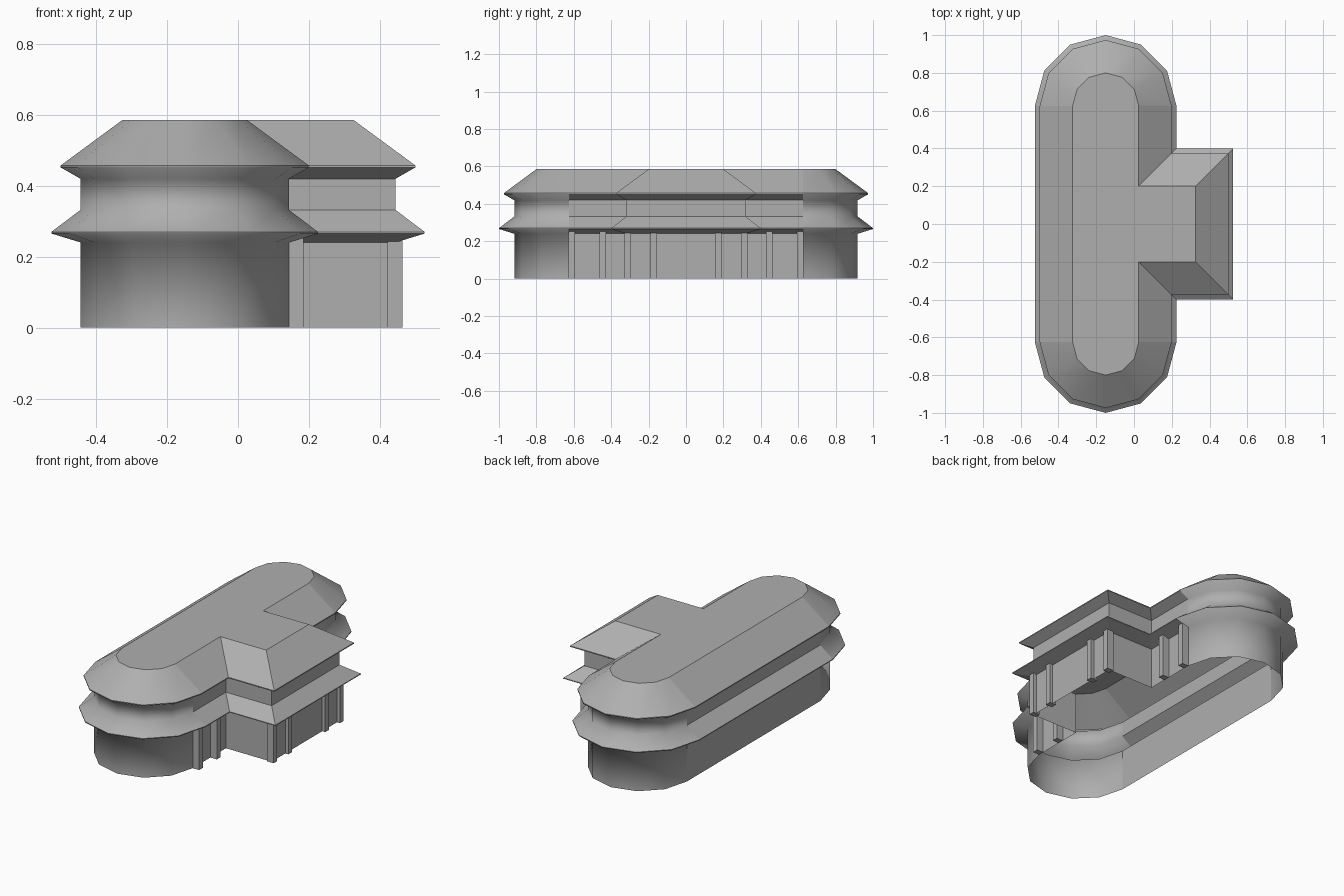
import bpy, bmesh
from math import sin, cos, pi

if "Cube" in bpy.data.objects:
    bpy.data.objects.remove(bpy.data.objects["Cube"])

# Mid grey paint
grey = bpy.data.materials.new("mid_grey")
grey.diffuse_color = (0.43, 0.43, 0.43, 1)
grey.use_nodes = True
grey.node_tree.nodes["Principled BSDF"].inputs["Base Color"].default_value = grey.diffuse_color


def outline(r):
    """Plan of the building offset by r: two rounded ends plus a square bay."""
    pts = []
    for k, cy in ((0, 0.625), (1, -0.625)):
        for i in range(7):
            a = pi * k + pi * i / 6
            pts.append((-0.15 + r * cos(a), cy + r * sin(a)))
    x0, x1, y = -0.15 + r, 0.15 + r, 0.025 + r
    return pts + [(x0, -y), (x1, -y), (x1, y), (x0, y)]


def finish(bm, name):
    mesh = bpy.data.meshes.new(name)
    bm.to_mesh(mesh)
    bm.free()
    mesh.materials.append(grey)
    obj = bpy.data.objects.new(name, mesh)
    bpy.context.collection.objects.link(obj)
    return obj


# Walls, lower canopy, upper walls and hipped roof: (offset, height, sharp edge)
profile = [(0.293, 0, False), (0.293, 0.24, False), (0.375, 0.265, False),
           (0.375, 0.27, True), (0.293, 0.332, False), (0.293, 0.419, False),
           (0.349, 0.451, False), (0.349, 0.457, True), (0.175, 0.585, True)]
bm = bmesh.new()
rings = [[bm.verts.new((x, y, z)) for x, y in outline(r)] for r, z, _ in profile]
n = len(rings[0])
for lo, hi in zip(rings, rings[1:]):
    for i in range(n):
        j = (i + 1) % n
        f = bm.faces.new((lo[i], lo[j], hi[j], hi[i]))
        f.smooth = i < 13 and i != 6      # only the rounded ends are smooth
bm.faces.new(rings[-1])                   # flat roof top, open underneath
for ring, (_, _, sharp) in zip(rings, profile):
    if sharp:
        for i in range(n):
            bm.edges.get((ring[i], ring[(i + 1) % n])).smooth = False
finish(bm, "building_shell")


# Pilasters on the main wall and the bay, mirrored front to back
def pilaster(name, x, y, height):
    bm = bmesh.new()
    bmesh.ops.create_cube(bm, size=1)
    for v in bm.verts:
        v.co.x = x + v.co.x * 0.042
        v.co.y = y + v.co.y * 0.034
        v.co.z = (v.co.z + 0.5) * height
    finish(bm, name)


for side in (-1, 1):
    for y in (0.446, 0.611):
        pilaster("wall_pilaster", 0.164, side * y, 0.252)
    for y in (0.173, 0.311):
        pilaster("bay_pilaster", 0.442, side * y, 0.245)
